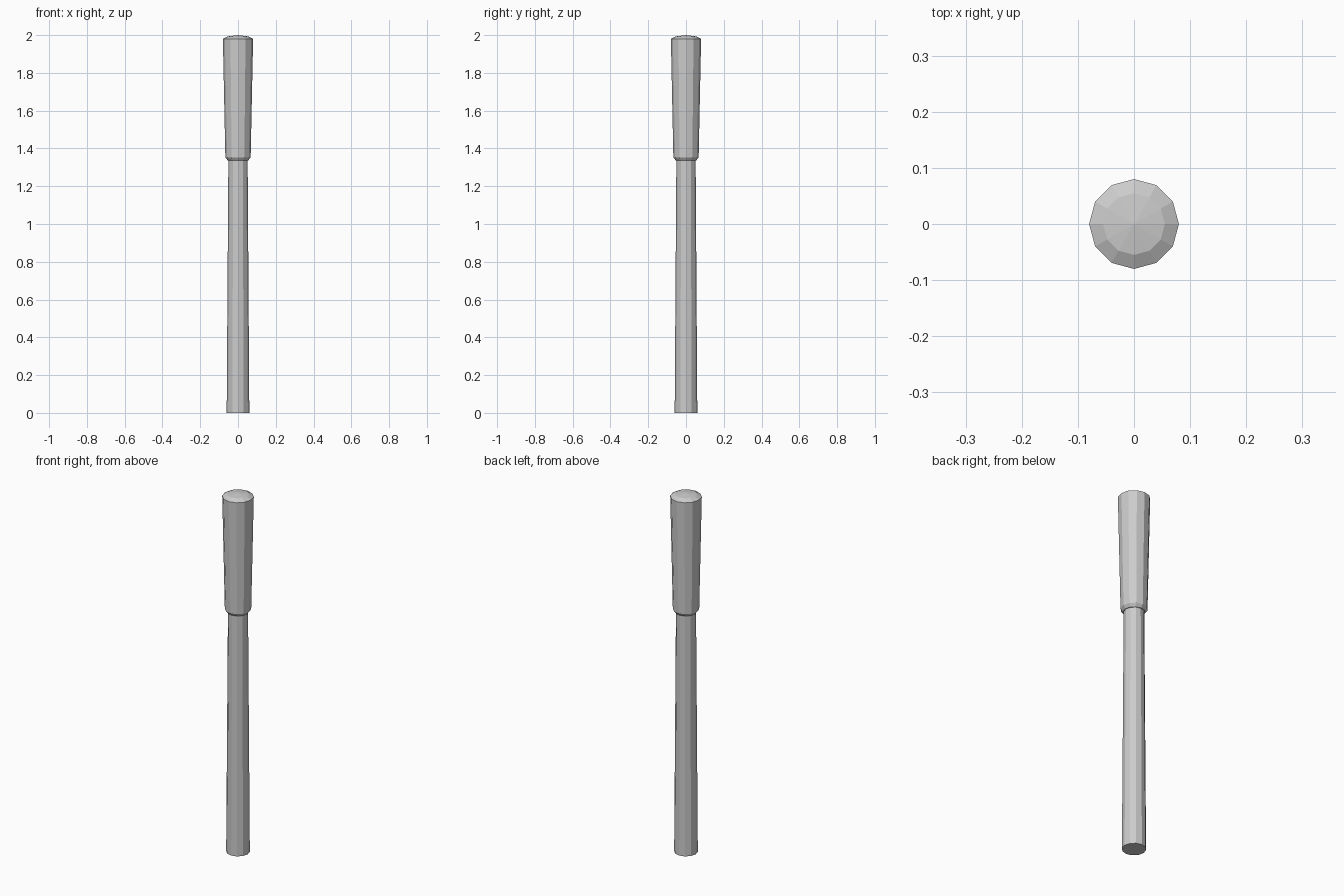
import bpy, bmesh
from math import cos, sin, tau

if "Cube" in bpy.data.objects:
    bpy.data.objects.remove(bpy.data.objects["Cube"])

SIDES = 12


def lathe(name, profile):
    """Flat-shaded turned part from (radius, z) points; radius 0 makes a tip."""
    bm = bmesh.new()
    rings = []
    for r, z in profile:
        if r == 0:
            rings.append([bm.verts.new((0, 0, z))] * SIDES)
        else:
            rings.append([bm.verts.new((r * cos(tau * i / SIDES), r * sin(tau * i / SIDES), z))
                          for i in range(SIDES)])
    for low, high in zip(rings, rings[1:]):
        for i in range(SIDES):
            j = (i + 1) % SIDES
            corners = dict.fromkeys((low[i], low[j], high[j], high[i]))
            bm.faces.new(list(corners))
    # close open ends
    for ring, r in ((rings[0], profile[0][0]), (rings[-1], profile[-1][0])):
        if r:
            bm.faces.new(ring)
    bmesh.ops.recalc_face_normals(bm, faces=bm.faces)
    mesh = bpy.data.meshes.new(name)
    bm.to_mesh(mesh)
    bm.free()
    obj = bpy.data.objects.new(name, mesh)
    bpy.context.collection.objects.link(obj)
    return obj


# tapered pole
lathe("shaft", [(0.06, 0), (0.051, 1.34)])

# flared grip with chamfered base and shallow domed cap
lathe("grip", [(0.055, 1.337), (0.067, 1.353), (0.08, 1.98), (0.055, 1.993), (0, 2.0)])
